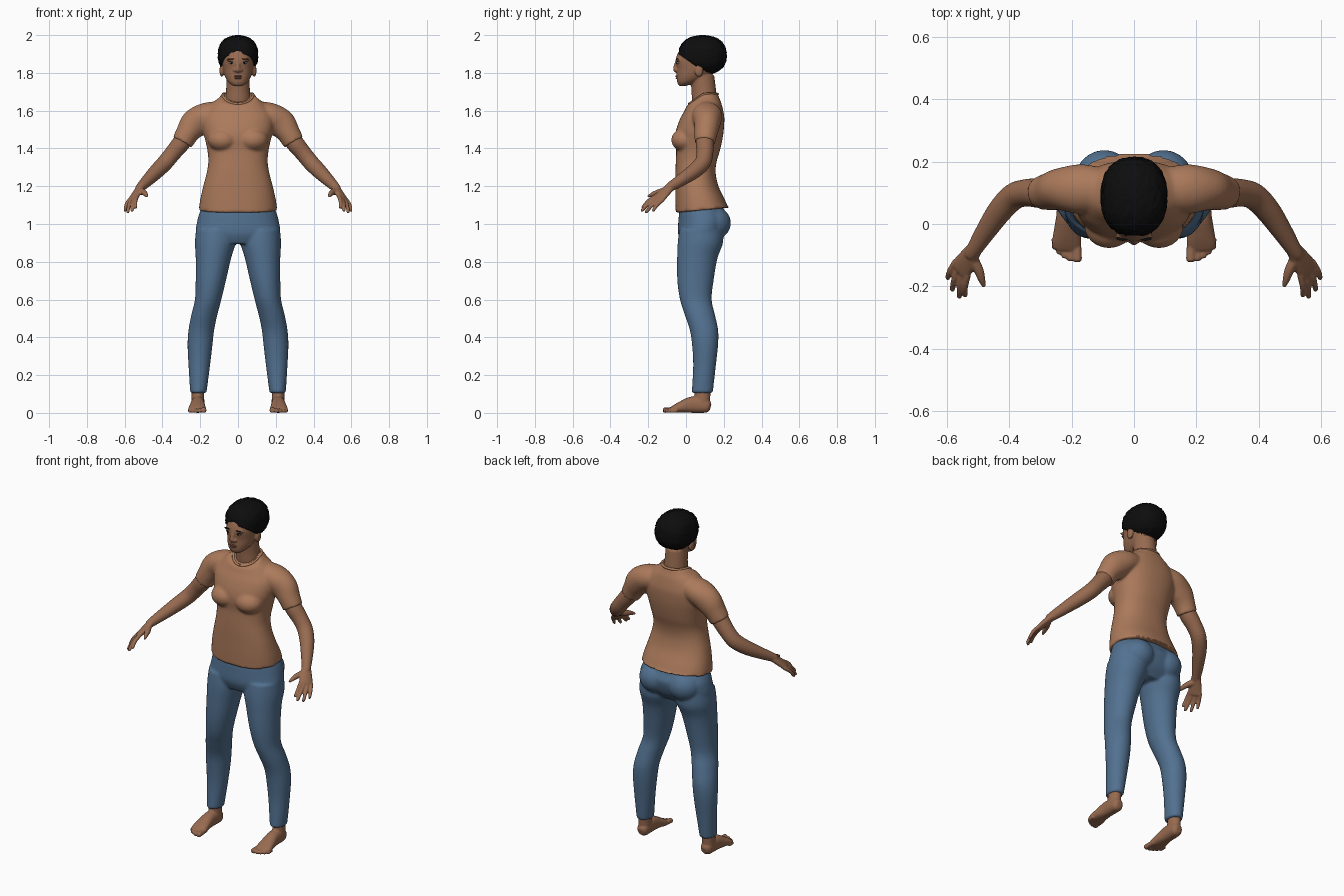
import bpy, bmesh, math, random
from mathutils import Vector, Matrix

if "Cube" in bpy.data.objects:
    bpy.data.objects.remove(bpy.data.objects["Cube"])
random.seed(4)


def mat(name, rgb):
    m = bpy.data.materials.new(name)
    m.diffuse_color = (*rgb, 1)
    m.use_nodes = True
    m.node_tree.nodes["Principled BSDF"].inputs["Base Color"].default_value = m.diffuse_color
    return m


SKIN = mat("skin brown", (0.31, 0.145, 0.08))
SHIRT = mat("shirt tan", (0.41, 0.195, 0.105))
JEANS = mat("denim blue", (0.085, 0.165, 0.28))
HAIR = mat("hair black", (0.004, 0.004, 0.004))
LIPS = mat("lip brown", (0.2, 0.075, 0.05))
WHITE = mat("eye white", (0.5, 0.45, 0.42))


def spow(c, p):
    return math.copysign(abs(c) ** p, c)


def loft(bm, rows, ref=(1, 0, 0), flat=False, power=2.0, n=28, steps=4):
    """Smooth tube through rows of (x, y, z, radius[, second radius])."""
    rows = [list(r) if len(r) == 5 else list(r) + [r[3]] for r in rows]
    ext = [rows[0]] + rows + [rows[-1]]
    pts = []
    for i in range(len(rows) - 1):
        a, b, c, d = ext[i:i + 4]
        for k in range(steps):
            t = k / steps
            pts.append([0.5 * (2 * q + (r - p) * t + (2 * p - 5 * q + 4 * r - s) * t * t
                               + (3 * q - p - 3 * r + s) * t ** 3) for p, q, r, s in zip(a, b, c, d)])
    pts.append(rows[-1])
    rings = []
    for i, p in enumerate(pts):
        t = Vector((0, 0, 1))
        if not flat:
            t = (Vector(pts[min(i + 1, len(pts) - 1)][:3]) - Vector(pts[max(i - 1, 0)][:3])).normalized()
        u = Vector(ref)
        u = (u - t * u.dot(t)).normalized()
        v = t.cross(u)
        ring = []
        for k in range(n):
            a = 2 * math.pi * k / n
            ring.append(bm.verts.new(Vector(p[:3]) + u * max(p[3], .002) * spow(math.cos(a), 2 / power)
                                     + v * max(p[4], .002) * spow(math.sin(a), 2 / power)))
        rings.append(ring)
    for r, s in zip(rings, rings[1:]):
        for k in range(n):
            bm.faces.new((r[k], r[(k + 1) % n], s[(k + 1) % n], s[k]))
    bm.faces.new(rings[0])
    bm.faces.new(rings[-1])


def ball(bm, c, r, seg=24):
    m = Matrix.Translation(c) @ Matrix.Diagonal((*r, 1))
    return bmesh.ops.create_uvsphere(bm, u_segments=seg, v_segments=seg * 2 // 3, radius=1, matrix=m)["verts"]


def mirror(bm):
    geo = bmesh.ops.duplicate(bm, geom=bm.verts[:] + bm.edges[:] + bm.faces[:])["geom"]
    bmesh.ops.scale(bm, vec=(-1, 1, 1), verts=[g for g in geo if isinstance(g, bmesh.types.BMVert)])


def finish(name, bm, material, voxel=0, smooth=4):
    """Make the object; with a voxel size, fuse overlapping parts into one skin."""
    bmesh.ops.recalc_face_normals(bm, faces=bm.faces[:])
    me = bpy.data.meshes.new(name)
    bm.to_mesh(me)
    bm.free()
    ob = bpy.data.objects.new(name, me)
    bpy.context.scene.collection.objects.link(ob)
    if voxel:
        r = ob.modifiers.new("fuse", 'REMESH')
        r.mode, r.voxel_size = 'VOXEL', voxel
        s = ob.modifiers.new("soften", 'SMOOTH')
        s.factor, s.iterations = 0.5, smooth
        bpy.context.view_layer.update()
        me = bpy.data.meshes.new_from_object(ob.evaluated_get(bpy.context.evaluated_depsgraph_get()))
        ob.modifiers.clear()
        ob.data = me
    me.materials.clear()
    me.materials.append(material)
    for p in me.polygons:
        p.use_smooth = True
        p.material_index = 0
    return ob


def span(z, front, back, rx):
    return (0, (front + back) / 2, z, rx, (back - front) / 2)


# Shirt: torso with scooped neckline, bust and sleeves
bm = bmesh.new()
loft(bm, [span(1.073, -.055, .23, .208), span(1.13, -.056, .205, .2), span(1.2, -.056, .172, .184),
          span(1.27, -.056, .157, .166), span(1.33, -.054, .162, .157), span(1.39, -.052, .18, .162),
          span(1.45, -.058, .193, .175), span(1.5, -.052, .2, .187), span(1.56, -.03, .203, .19),
          span(1.6, -.008, .197, .172), span(1.64, .01, .187, .138), span(1.665, .02, .177, .105),
          span(1.69, .028, .168, .083)], flat=True, power=2.3, n=48)
for v in bm.verts:
    if v.co.z < 1.08:
        v.co.z += (v.co.y - .0875) * .1
cut = bmesh.ops.bisect_plane(bm, geom=bm.verts[:] + bm.edges[:] + bm.faces[:], plane_co=(0, .015, 1.635),
                             plane_no=(0, -.05, .075), clear_outer=True)
bmesh.ops.holes_fill(bm, edges=[e for e in bm.edges if e.is_boundary])
for s in (1, -1):
    ball(bm, (s * .08, -.005, 1.445), (.08, .073, .062))
    loft(bm, [(s * .09, .108, 1.585, .07, .065), (s * .17, .112, 1.57, .08, .072), (s * .23, .112, 1.53, .069, .077),
              (s * .268, .105, 1.48, .061, .062), (s * .295, .1, 1.432, .054, .057)], ref=(0, 1, 0))
finish("shirt", bm, SHIRT, .008, 4)

# Collar band
bm = bmesh.new()
ring = []
for i in range(33):
    a = 2 * math.pi * i / 32
    y = .0925 - .075 * math.cos(a)
    ring.append((.08 * math.sin(a), y, min(1.636 + (y - .0175) * .67, 1.688), .007))
loft(bm, ring, ref=(0, 0, 1), n=8, steps=1)
finish("collar", bm, SHIRT)

# Jeans: pelvis, buttocks and two legs
bm = bmesh.new()
loft(bm, [span(1.1, -.03, .19, .185), span(1.06, -.036, .21, .203), span(1.02, -.04, .225, .215),
          span(.95, -.042, .205, .224), span(.895, -.02, .16, .2)], flat=True, power=2.2, n=48)
for s in (1, -1):
    ball(bm, (s * .095, .13, 1.005), (.1, .108, .095))
    loft(bm, [(s * .117, .08, .97, .105, .115), (s * .12, .076, .9, .108, .12), (s * .13, .06, .82, .094, .107),
              (s * .144, .05, .7, .08, .096), (s * .158, .052, .6, .07, .084), (s * .178, .073, .52, .069, .08),
              (s * .194, .095, .44, .068, .075), (s * .201, .101, .36, .066, .069),
              (s * .205, .098, .25, .057, .06), (s * .21, .086, .105, .043, .056)], flat=True, n=36)
finish("jeans", bm, JEANS, .008, 4)

# Head and neck with nose, brow and ears
bm = bmesh.new()
loft(bm, [(0, .1, 1.58, .075, .062), (0, .097, 1.66, .068, .066), (0, .094, 1.71, .063, .065),
          (0, .085, 1.79, .06, .064)], flat=True)
loft(bm, [span(1.731, -.036, .0, .024), span(1.748, -.046, .05, .049), span(1.78, -.05, .115, .069),
          span(1.82, -.049, .16, .08), span(1.87, -.055, .19, .085), span(1.92, -.034, .19, .083),
          span(1.96, .0, .16, .066), span(1.982, .04, .13, .04)], flat=True, power=2.15, n=40)
loft(bm, [(0, -.046, 1.868, .009), (0, -.054, 1.84, .01), (0, -.056, 1.818, .013), (0, -.05, 1.81, .011)], n=16)
for s in (1, -1):
    ball(bm, (s * .014, -.051, 1.815), (.011, .01, .009))
    ball(bm, (s * .034, -.04, 1.87), (.028, .012, .008))
    ball(bm, (s * .086, .068, 1.812), (.012, .023, .033))
finish("head_and_neck", bm, SKIN, .005, 3)

# Face details
bm = bmesh.new()
ball(bm, (.034, -.041, 1.853), (.014, .009, .006))
mirror(bm)
finish("eyes", bm, WHITE)
bm = bmesh.new()
ball(bm, (.034, -.0475, 1.853), (.0055, .004, .0055), 12)
ball(bm, (.034, -.045, 1.859), (.016, .006, .0022), 12)
ball(bm, (.036, -.046, 1.874), (.021, .008, .0035), 16)
mirror(bm)
finish("pupils_lashes_and_brows", bm, HAIR)
bm = bmesh.new()
ball(bm, (0, -.046, 1.782), (.022, .01, .0055))
ball(bm, (0, -.045, 1.772), (.019, .01, .006))
finish("lips", bm, LIPS)

# Hair: rough boxy cap cut along a sloping hairline
bm = bmesh.new()
for v in ball(bm, (0, 0, 0), (1, 1, 1), 64):
    k = 1 - random.random() * .045 if abs(v.co.z) < .99 else 1
    v.co = [spow(c, .86) * k * r for c, r in zip(v.co, (.109, .13, .106))]
    v.co += Vector((0, .088, 1.894))
bmesh.ops.bisect_plane(bm, geom=bm.verts[:] + bm.edges[:] + bm.faces[:], plane_co=(0, -.05, 1.908),
                       plane_no=(0, .135, .19), clear_inner=True)
bmesh.ops.holes_fill(bm, edges=[e for e in bm.edges if e.is_boundary])
finish("hair", bm, HAIR)

# Arms and hands with separate fingers
bm = bmesh.new()
loft(bm, [(.25, .105, 1.5, .045), (.3, .1, 1.43, .048), (.345, .1, 1.375, .044), (.386, .088, 1.325, .043),
          (.43, .043, 1.28, .04), (.475, -.022, 1.235, .033), (.515, -.085, 1.195, .025),
          (.525, -.1, 1.182, .022)], ref=(0, 0, 1))
W = Vector((-.62, -.74, .25)).normalized()
loft(bm, [(.51, -.078, 1.2, .025, .021), (.535, -.115, 1.165, .034, .018), (.555, -.145, 1.135, .039, .015),
          (.56, -.152, 1.127, .032, .011)], ref=W)
knuckle = Vector((.553, -.142, 1.138))
for off, tip in ((.03, (.543, -.233, 1.085)), (.01, (.562, -.238, 1.068)),
                 (-.01, (.585, -.215, 1.06)), (-.03, (.6, -.177, 1.068))):
    a, b = knuckle + W * off, Vector(tip)
    mid = a.lerp(b, .5) + Vector((.004, -.002, .005))
    loft(bm, [(*a, .011), (*mid, .0105), (*a.lerp(b, .93), .0085), (*b, .005)], ref=W, n=14)
loft(bm, [(.522, -.105, 1.178, .019), (.5, -.145, 1.168, .016), (.49, -.175, 1.158, .0125),
          (.481, -.202, 1.146, .006)], ref=(0, 0, 1), n=16)
mirror(bm)
finish("arms_and_hands", bm, SKIN, .0045, 3)

# Feet with toes
bm = bmesh.new()
loft(bm, [(.211, .088, .2, .034, .044), (.212, .088, .12, .033, .042), (.212, .085, .05, .034, .042)], flat=True)
loft(bm, [(.211, .13, .03, .016, .018), (.211, .115, .034, .031, .034), (.212, .08, .042, .035, .042),
          (.213, .03, .043, .036, .043), (.215, -.02, .032, .042, .032), (.216, -.06, .021, .047, .021),
          (.217, -.082, .015, .042, .013)], power=2.3)
for x, y, r in ((.182, -.122, .0145), (.204, -.119, .0115), (.222, -.11, .011), (.239, -.098, .0105),
                (.254, -.082, .01)):
    loft(bm, [(x + .003, -.045, r + .003, r), (x, y + .025, r + .001, r), (x, y + .006, r, r), (x, y, r, r * .6)], n=16)
for v in bm.verts:
    v.co.z = max(v.co.z, 0)
mirror(bm)
finish("feet", bm, SKIN, .0045, 2)
